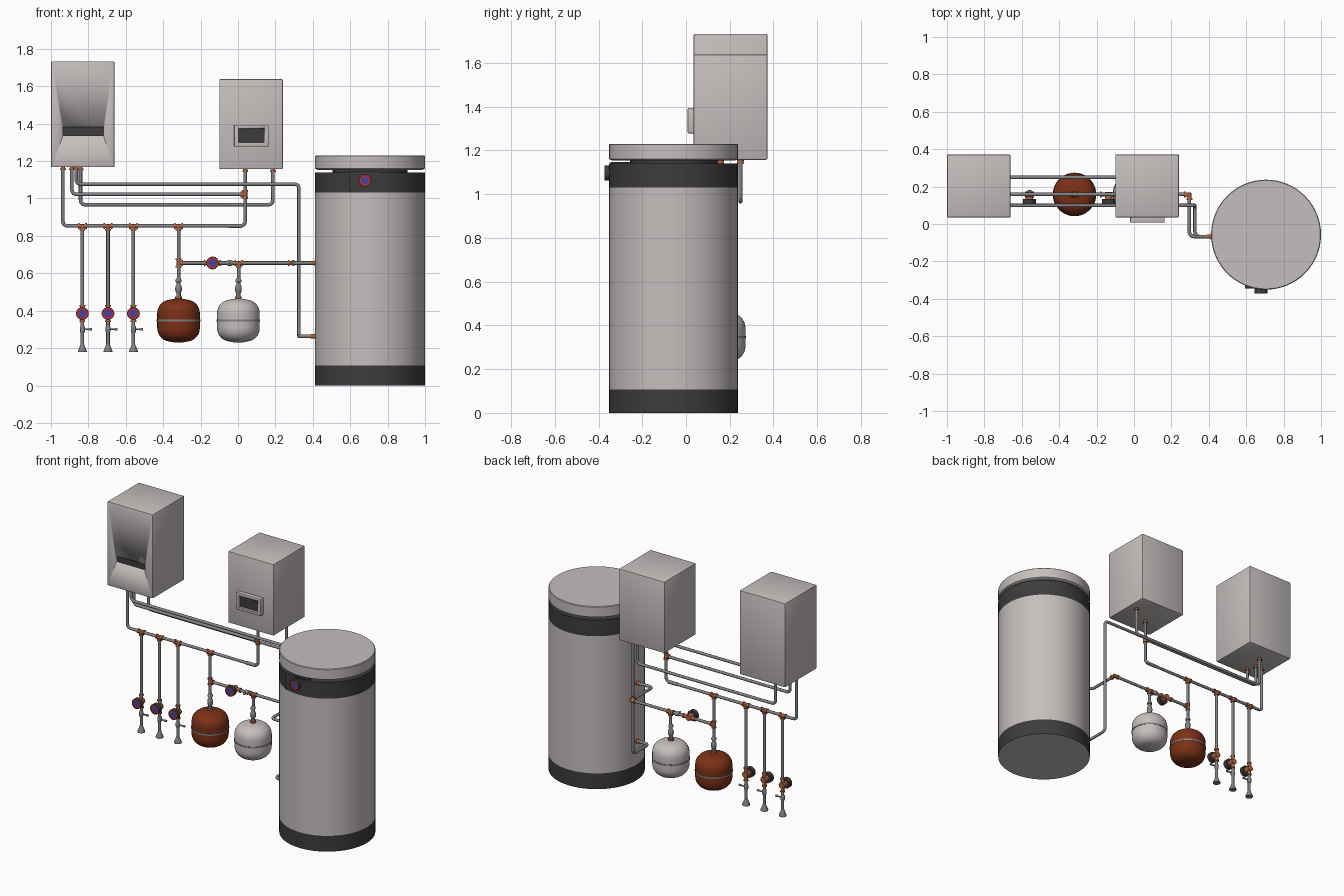
import bpy, bmesh, math
from mathutils import Vector, Matrix

if "Cube" in bpy.data.objects:
    bpy.data.objects.remove(bpy.data.objects["Cube"])


def mat(name, r, g, b):
    m = bpy.data.materials.new(name)
    m.diffuse_color = (r, g, b, 1)
    m.use_nodes = True
    m.node_tree.nodes["Principled BSDF"].inputs["Base Color"].default_value = m.diffuse_color
    return m


LIGHT = mat("light_enamel", 0.56, 0.52, 0.51)
DARK = mat("dark_plastic", 0.045, 0.045, 0.045)
STEEL = mat("steel_grey", 0.23, 0.23, 0.24)
COPPER = mat("copper", 0.42, 0.13, 0.05)
RUST = mat("red_brown", 0.2, 0.03, 0.008)
RED = mat("red", 0.6, 0.02, 0.02)
BLUE = mat("blue", 0.05, 0.06, 0.35)

X, Y, Z = Vector((1, 0, 0)), Vector((0, 1, 0)), Vector((0, 0, 1))
PY = 0.158          # wall plane shared by most pipes


def finish(name, bm, mats, angle=40):
    me = bpy.data.meshes.new(name)
    bmesh.ops.recalc_face_normals(bm, faces=bm.faces)
    bm.to_mesh(me)
    bm.free()
    for m in mats:
        me.materials.append(m)
    ob = bpy.data.objects.new(name, me)
    bpy.context.collection.objects.link(ob)
    bpy.ops.object.select_all(action='DESELECT')
    ob.select_set(True)
    bpy.context.view_layer.objects.active = ob
    bpy.ops.object.shade_smooth_by_angle(angle=math.radians(angle))
    return ob


def lathe(bm, origin, axis, profile, n=20):
    """Revolve (radius, height[, material index of the next band]) points."""
    rot = Z.rotation_difference(Vector(axis)).to_matrix()
    rings = []
    for p in profile:
        rings.append([bm.verts.new(Vector(origin) + rot @ Vector(
            (p[0] * math.cos(t), p[0] * math.sin(t), p[1])))
            for t in (2 * math.pi * i / n for i in range(n))])
    for k in range(len(rings) - 1):
        for i in range(n):
            j = (i + 1) % n
            f = bm.faces.new((rings[k][i], rings[k][j], rings[k + 1][j], rings[k + 1][i]))
            f.material_index = profile[k][2] if len(profile[k]) > 2 else 0
    for ring, p in ((rings[0], profile[0]), (rings[-1], profile[-1])):
        bm.faces.new(ring).material_index = p[2] if len(p) > 2 else 0


def box(name, lo, hi, m, bevel=0.0):
    bm = bmesh.new()
    lo, hi = Vector(lo), Vector(hi)
    bmesh.ops.create_cube(bm, size=1, matrix=Matrix.Translation((lo + hi) / 2)
                          @ Matrix.Diagonal((*(hi - lo), 1)))
    if bevel:
        bmesh.ops.bevel(bm, geom=bm.edges[:], offset=bevel, segments=2, affect='EDGES', profile=0.5)
    return finish(name, bm, [m])


def cut(ob, lo, hi):
    c = box(ob.name + "_cutter", lo, hi, DARK)
    c.hide_render = True
    c.hide_set(True)
    mod = ob.modifiers.new("recess", 'BOOLEAN')
    mod.object, mod.operation, mod.solver = c, 'DIFFERENCE', 'EXACT'


def pipe(name, pts, r=0.0095, bend=0.025):
    """Round tube along a path with filleted corners."""
    pts = [Vector(p) for p in pts]
    path = [pts[0]]
    for a, b, c in zip(pts, pts[1:], pts[2:]):
        u, v = (a - b).normalized() * bend, (c - b).normalized() * bend
        for i in range(6):
            t = math.pi / 2 * i / 5
            path.append(b + u * (1 - math.sin(t)) + v * (1 - math.cos(t)))
    path.append(pts[-1])
    bm, n, prev = bmesh.new(), 14, None
    d = (path[1] - path[0]).normalized()
    side = d.orthogonal().normalized()
    for k, p in enumerate(path):
        nd = (path[min(k + 1, len(path) - 1)] - path[max(k - 1, 0)]).normalized()
        side = d.rotation_difference(nd) @ side
        d, up = nd, nd.cross(side)
        ring = [bm.verts.new(p + r * (side * math.cos(2 * math.pi * i / n) + up * math.sin(2 * math.pi * i / n)))
                for i in range(n)]
        if prev:
            for i in range(n):
                bm.faces.new((prev[i], prev[(i + 1) % n], ring[(i + 1) % n], ring[i]))
        else:
            bm.faces.new(ring)
        prev = ring
    bm.faces.new(prev)
    return finish(name, bm, [STEEL])


def fitting(name, p, dirs, length=0.024):
    """Copper elbow, tee or coupling with a rim on every arm."""
    bm = bmesh.new()
    for d in dirs:
        lathe(bm, p, d, [(0.0118, -0.008), (0.0118, length - 0.009), (0.0155, length - 0.009),
                         (0.0155, length)], 14)
    return finish(name, bm, [COPPER])


def gauge(name, c, depth=0.028, r=0.034):
    """Dial facing -y: dark case, red ring, blue face."""
    bm = bmesh.new()
    lathe(bm, c, -Y, [(r, -depth, 0), (r, 0, 0), (r * 0.86, 0, 1), (r * 0.86, -0.003, 1),
                      (r * 0.62, -0.003, 2)], 28)
    return finish(name, bm, [DARK, RED, BLUE])


def turned(name, origin, axis, profile, mats, n=20):
    bm = bmesh.new()
    lathe(bm, origin, axis, profile, n)
    return finish(name, bm, mats)


# Storage tank with dark bands, neck and lid
TX, TY, TR = 0.706, -0.057, 0.294
turned("tank_body", (TX, TY, 0), Z, [(TR, 0, 0), (TR, 0.105, 0), (TR, 0.106, 1), (TR, 1.03, 1),
                                    (TR, 1.031, 0), (TR, 1.14, 0)], [DARK, LIGHT], 64)
bpy.data.objects["tank_body"].data.polygons[-2].material_index = 1   # light underside
turned("tank_neck", (TX, TY, 1.135), Z, [(0.2, 0), (0.2, 0.03)], [DARK], 48)
turned("tank_lid", (TX, TY, 0), Z, [(0.28, 1.153), (TR, 1.16), (TR, 1.226), (0.29, 1.23)], [LIGHT], 64)
box("tank_gauge_housing", (0.594, -0.345, 1.037), (0.765, -0.2, 1.148), DARK)
gauge("tank_gauge", (0.679, -0.372, 1.096))

# Left boiler with slot
ob = box("left_boiler", (-1, 0.035, 1.167), (-0.66, 0.372, 1.733), LIGHT, 0.006)
cut(ob, (-0.935, 0, 1.338), (-0.72, 0.06, 1.383))
box("left_boiler_slot", (-0.935, 0.05, 1.338), (-0.72, 0.0595, 1.383), DARK)

# Right boiler with framed display
box("right_boiler", (-0.1, 0.035, 1.157), (0.24, 0.372, 1.638), LIGHT, 0.006)
ob = box("display_frame", (-0.021, 0.008, 1.278), (0.164, 0.045, 1.394), LIGHT, 0.004)
cut(ob, (0.003, -0.02, 1.298), (0.139, 0.03, 1.374))
box("display_screen", (0.003, 0.023, 1.298), (0.139, 0.029, 1.374), DARK)

# Long pipe runs: boilers, supply rail and tank
TB, RB = 1.18, 1.165
pipe("supply_rail", [(-0.936, PY, TB), (-0.936, PY, 0.853), (0.038, PY, 0.853), (0.038, PY, RB)])
pipe("upper_link", [(-0.888, PY, TB), (-0.888, PY, 1.022), (0.038, PY, 1.022)])
pipe("rear_loop", [(-0.842, 0.249, TB), (-0.842, 0.249, 0.967), (0.187, 0.249, 0.967), (0.187, 0.249, RB)])
pipe("tank_return", [(-0.866, 0.099, TB), (-0.866, 0.099, 1.077), (0.326, 0.099, 1.077),
                     (0.326, 0.099, 0.263), (0.326, -0.067, 0.263), (0.43, -0.067, 0.263)])
pipe("tank_feed", [(-0.318, PY, 0.655), (0.296, PY, 0.655), (0.296, -0.067, 0.655), (0.43, -0.067, 0.655)])
pipe("vessel_riser", [(-0.318, PY, 0.853), (-0.318, PY, 0.5)])
pipe("white_vessel_drop", [(0.004, PY, 0.655), (0.004, PY, 0.5)])

# Copper joints
for i, (x, y, z) in enumerate([(-0.936, PY, 1.165), (-0.888, PY, 1.165), (-0.866, 0.099, 1.165),
                               (-0.842, 0.249, 1.165), (0.038, PY, 1.155), (0.187, 0.249, 1.155)]):
    fitting(f"boiler_union_{i}", (x, y, z), [-Z], 0.014)
fitting("link_tee", (0.038, PY, 1.022), [Z, -Z, -X])
fitting("riser_top_tee", (-0.318, PY, 0.853), [X, -X, -Z])
fitting("riser_low_tee", (-0.318, PY, 0.655), [Z, -Z, X])
fitting("feed_tee", (0.004, PY, 0.655), [X, -X, -Z])
fitting("feed_elbow", (0.296, PY, 0.655), [-X, -Y], 0.03)
for z in (0.263, 0.655):
    fitting("tank_port", (0.395, -0.067, z), [X])
turned("rail_coupling", (-0.05, PY, 0.853), X, [(0.0115, 0), (0.0115, 0.07)], [STEEL], 14)


# Flow meter: dial in front of a copper body
def meter(name, x, z, axis):
    gauge(name + "_dial", (x, 0.105, z))
    turned(name + "_body", (x, PY, z), -Y, [(0.02, -0.014), (0.02, 0.03)], [COPPER])
    for s in (-1, 1):
        fitting(name + "_joint", Vector((x, PY, z)) + axis * s * 0.022, [axis * s], 0.024)


meter("feed_meter", -0.136, 0.655, X)
turned("feed_valve", (-0.06, PY, 0.655), X, [(0.011, 0), (0.015, 0.008), (0.015, 0.024), (0.011, 0.032)], [STEEL])
turned("feed_valve_stem", (-0.044, PY, 0.655), -Y, [(0.006, 0), (0.006, 0.035)], [STEEL], 10)

# Three tap lines with meter, lever valve and funnel spout
for i, x in enumerate((-0.832, -0.695, -0.559)):
    fitting(f"tap_tee_{i}", (x, PY, 0.853), [X, -X, -Z])
    pipe(f"tap_pipe_{i}", [(x, PY, 0.853), (x, PY, 0.2)])
    meter(f"tap_meter_{i}", x, 0.385, Z)
    turned(f"tap_valve_{i}", (x, PY, 0.28), Z, [(0.01, 0), (0.014, 0.01), (0.014, 0.03), (0.01, 0.04)], [STEEL])
    turned(f"tap_lever_{i}", (x, PY, 0.3), X, [(0.0045, 0), (0.0045, 0.035), (0.007, 0.038), (0.007, 0.052)],
           [STEEL], 10)
    turned(f"tap_funnel_{i}", (x, PY, 0.178), Z, [(0.024, 0), (0.024, 0.006), (0.013, 0.032), (0.01, 0.042)],
           [STEEL])

# Expansion vessels with seam band, nut and shut-off valve
for name, x, m in (("red_vessel", -0.318, RUST), ("white_vessel", 0.002, LIGHT)):
    half = [(0.114, 0.02)] + [(0.042 + 0.072 * math.cos(t), 0.04 + 0.072 * math.sin(t))
                              for t in (math.radians(a) for a in range(0, 85, 12))] + [(0.015, 0.118)]
    prof = [(r, -h) for r, h in reversed(half)] + half
    turned(name, (x, PY, 0.347), Z, prof, [m], 40)
    turned(name + "_band", (x, PY, 0.347), Z, [(0.113, -0.005), (0.1165, -0.005), (0.1165, 0.005),
                                               (0.113, 0.005)], [STEEL], 40)
    turned(name + "_nut", (x, PY, 0.462), Z, [(0.018, 0), (0.018, 0.014)], [COPPER], 12)
    turned(name + "_valve", (x, PY, 0.474), Z, [(0.012, 0), (0.012, 0.02), (0.017, 0.03), (0.018, 0.045),
           (0.016, 0.058), (0.011, 0.066), (0.011, 0.078), (0.016, 0.08), (0.016, 0.09), (0.01, 0.1)], [STEEL])
